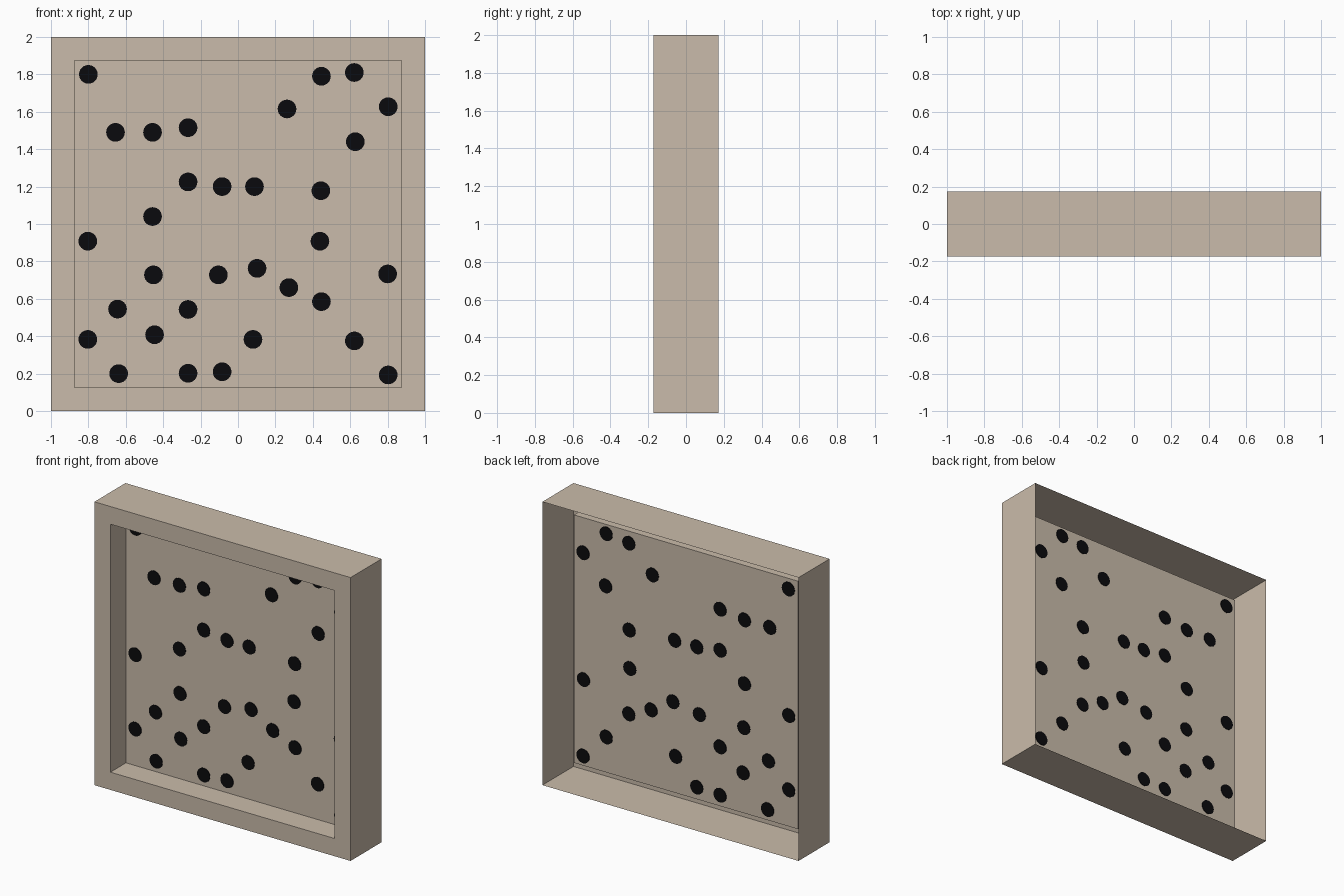
import bpy, bmesh, math
from mathutils import Matrix

if "Cube" in bpy.data.objects:
    bpy.data.objects.remove(bpy.data.objects["Cube"])


def material(name, colour):
    m = bpy.data.materials.new(name)
    m.diffuse_color = (*colour, 1)
    m.use_nodes = True
    m.node_tree.nodes["Principled BSDF"].inputs["Base Color"].default_value = m.diffuse_color
    return m


def finish(bm, name, mat):
    me = bpy.data.meshes.new(name)
    bm.to_mesh(me)
    bm.free()
    me.materials.append(mat)
    ob = bpy.data.objects.new(name, me)
    bpy.context.collection.objects.link(ob)
    return ob


tan = material("warm beige", (0.59, 0.50, 0.405))
black = material("black", (0.003, 0.003, 0.004))

HALF_DEPTH = 0.173
PANEL_Y = 0.0

# Frame: open-backed shell, front rim and recess, as square loops (half size, y)
bm = bmesh.new()
loops = []
for s, y in [(1, HALF_DEPTH), (1, -HALF_DEPTH), (0.875, -HALF_DEPTH), (0.875, PANEL_Y)]:
    loops.append([bm.verts.new((sx * s, y, 1 + sz * s))
                  for sx, sz in [(-1, -1), (1, -1), (1, 1), (-1, 1)]])
for a, b in zip(loops, loops[1:]):
    for i in range(4):
        j = (i + 1) % 4
        bm.faces.new((a[i], b[i], b[j], a[j]))
# Recessed back panel closes the innermost loop
panel = bm.faces.new(loops[-1])
bm.normal_update()
bmesh.ops.recalc_face_normals(bm, faces=bm.faces[:])
if panel.normal.y > 0:
    bmesh.ops.reverse_faces(bm, faces=bm.faces[:])
finish(bm, "frame_and_panel", tan)

# Round black dots, visible on both sides of the panel (x, z)
DOTS = [
    (-.80, 1.80), (-.655, 1.49), (-.457, 1.49), (-.267, 1.515), (.262, 1.615),
    (.446, 1.79), (.622, 1.81), (.803, 1.627), (.627, 1.44), (-.267, 1.225),
    (-.085, 1.20), (.088, 1.20), (.443, 1.178), (-.457, 1.04), (-.803, .908),
    (.438, .908), (-.452, .728), (-.105, .728), (.102, .763), (.272, .66),
    (.446, .585), (.80, .733), (-.644, .545), (-.267, .543), (-.446, .408),
    (-.803, .383), (.08, .383), (.622, .375), (-.638, .20), (-.267, .202),
    (-.085, .21), (.803, .193),
]
bm = bmesh.new()
for x, z in DOTS:
    bmesh.ops.create_cone(
        bm, cap_ends=True, segments=24, radius1=0.05, radius2=0.05, depth=0.008,
        matrix=Matrix.Translation((x, PANEL_Y, z)) @ Matrix.Rotation(math.pi / 2, 4, 'X'))
finish(bm, "panel_dots", black)
